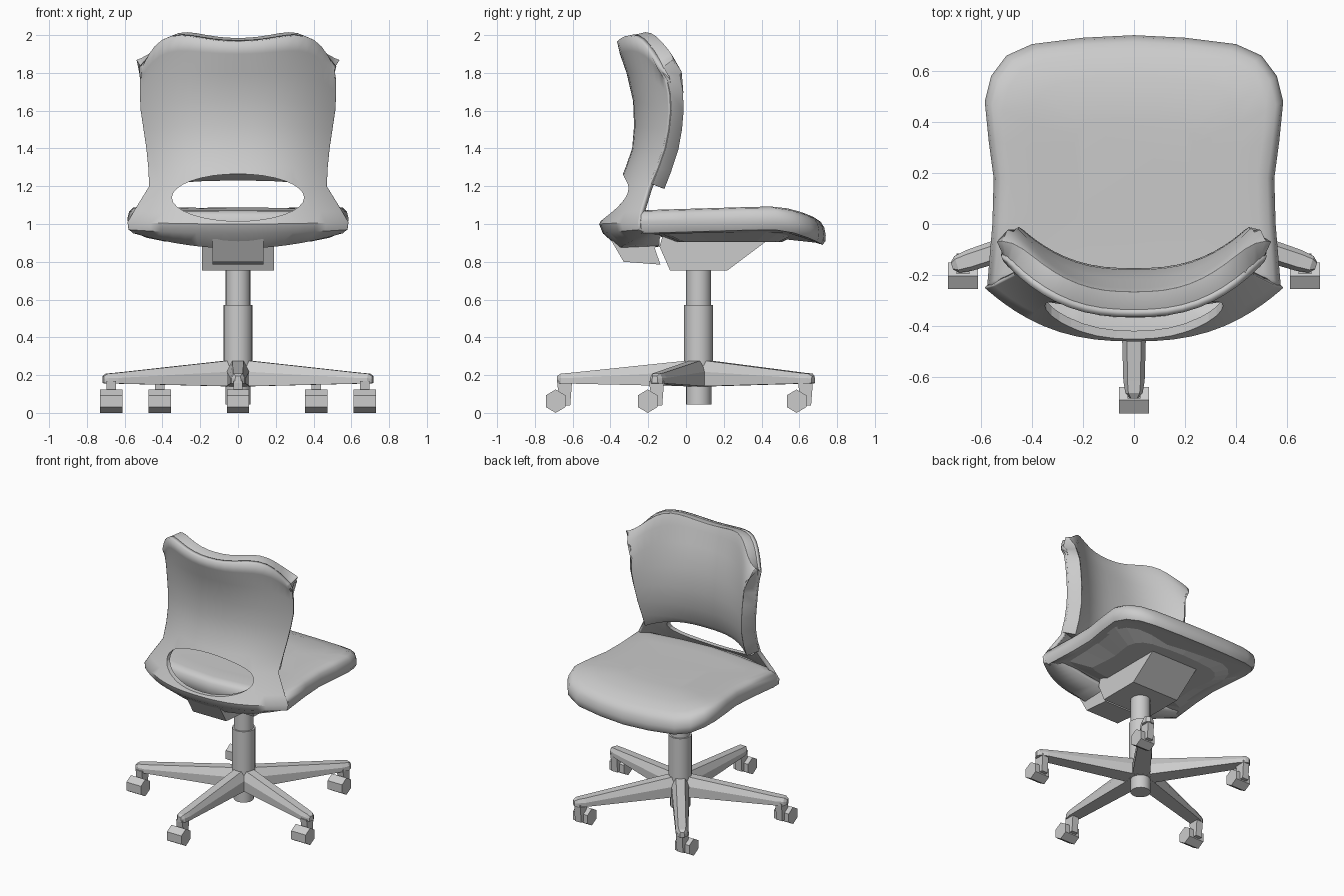
import bpy, bmesh, math
from mathutils import Vector, Matrix

if "Cube" in bpy.data.objects:
    bpy.data.objects.remove(bpy.data.objects["Cube"], do_unlink=True)

grey = bpy.data.materials.new("plain_grey")
grey.use_nodes = True
COLOUR = (0.6, 0.6, 0.6, 1)
grey.diffuse_color = COLOUR
grey.node_tree.nodes["Principled BSDF"].inputs["Base Color"].default_value = COLOUR

HUB = Vector((0, 0.067, 0))


def finish(name, bm, smooth=None, recalc=True):
    if recalc:
        bmesh.ops.recalc_face_normals(bm, faces=bm.faces)
    mesh = bpy.data.meshes.new(name)
    bm.to_mesh(mesh)
    bm.free()
    mesh.materials.append(grey)
    obj = bpy.data.objects.new(name, mesh)
    bpy.context.scene.collection.objects.link(obj)
    if smooth:
        bpy.ops.object.select_all(action='DESELECT')
        obj.select_set(True)
        bpy.context.view_layer.objects.active = obj
        bpy.ops.object.shade_smooth_by_angle(angle=math.radians(smooth))
    return obj


def loft(name, rings, smooth=None):
    """Skin equal-length closed rings and cap both ends."""
    bm = bmesh.new()
    loops = [[bm.verts.new(p) for p in ring] for ring in rings]
    n = len(loops[0])
    for a, b in zip(loops, loops[1:]):
        for i in range(n):
            j = (i + 1) % n
            bm.faces.new((a[i], a[j], b[j], b[i]))
    bm.faces.new(loops[0][::-1])
    bm.faces.new(loops[-1])
    return finish(name, bm, smooth)


def prism(name, profile, half, x=0, half_start=None):
    """Extrude a y-z profile along x."""
    return loft(name, [[(x + s * half, y, z) for y, z in profile] for s in (-1, 1)])


def turned(name, profile, sides=20):
    """Round part around the hub from (radius, height) pairs."""
    ring = [2 * math.pi * k / sides for k in range(sides)]
    return loft(name, [[HUB + Vector((r * math.cos(a), r * math.sin(a), z)) for a in ring]
                       for r, z in profile], 40)


def bake(obj):
    """Apply the modifiers of an object."""
    deps = bpy.context.evaluated_depsgraph_get()
    mesh = bpy.data.meshes.new_from_object(obj.evaluated_get(deps))
    obj.modifiers.clear()
    obj.data = mesh


# Backrest surface rows: centre z, edge z, half width, centre y, edge y, curve power, crest
ROWS = [
    (0.88, 0.95, 0.52, -0.14, -0.14, 2, 0),
    (0.87, 0.95, 0.55, -0.35, -0.20, 2, 0),
    (0.95, 0.97, 0.58, -0.44, -0.25, 2, 0),
    (1.00, 1.01, 0.585, -0.46, -0.25, 2, 0),
    (1.06, 1.07, 0.55, -0.425, -0.24, 2, 0),
    (1.20, 1.20, 0.47, -0.36, -0.20, 2, 0),
    (1.30, 1.30, 0.475, -0.32, -0.155, 2, 0),
    (1.40, 1.40, 0.485, -0.285, -0.12, 2, 0),
    (1.52, 1.50, 0.50, -0.275, -0.10, 3, 0),
    (1.65, 1.60, 0.515, -0.28, -0.09, 4, 0),
    (1.80, 1.69, 0.52, -0.315, -0.095, 5, 0.01),
    (1.90, 1.76, 0.52, -0.35, -0.11, 6, 0.025),
    (1.965, 1.82, 0.51, -0.365, -0.15, 7, 0.04),
]


def curved_sheet(name, rows, thickness, shrink=0.0, forward=0.0):
    bm = bmesh.new()
    steps = 24
    grid = []
    for zc, ze, w, yc, ye, power, crest in rows:
        line = []
        for k in range(steps + 1):
            u = math.sin(math.pi / 2 * (2 * k / steps - 1))
            a = abs(u)
            z = zc + (ze - zc) * a ** power + crest * math.sin(math.pi * a * a)
            line.append(bm.verts.new((u * (w - shrink), yc + (ye - yc) * a ** 2.5 + forward, z)))
        grid.append(line)
    for low, high in zip(grid, grid[1:]):
        for k in range(steps):
            bm.faces.new((low[k], low[k + 1], high[k + 1], high[k]))
    obj = finish(name, bm, 40, recalc=False)
    solid = obj.modifiers.new("thickness", 'SOLIDIFY')
    solid.thickness = thickness
    solid.offset = -1
    return obj


# Back shell with its oval opening
shell = curved_sheet("back_shell", ROWS, 0.03)
oval = [(0.35 * math.cos(t), 1.14 + 0.125 * math.sin(t))
        for t in (2 * math.pi * k / 32 for k in range(32))]
cutter = loft("opening_cutter", [[(x, y, z) for x, z in oval] for y in (-0.7, -0.16)])
cutter.hide_render = True
cut = shell.modifiers.new("opening", 'BOOLEAN')
cut.operation = 'DIFFERENCE'
cut.object = cutter
bake(shell)
bpy.data.objects.remove(cutter, do_unlink=True)

# Back cushion with rounded rim
pad_rows = [(1.275, 1.21, 0.475, -0.335, -0.19, 3, 0)] + ROWS[6:]
pad = curved_sheet("back_cushion", pad_rows, 0.09, 0.004, 0.012)
rim = pad.modifiers.new("round_rim", 'BEVEL')
rim.width = 0.034
rim.segments = 3
rim.limit_method = 'ANGLE'
rim.angle_limit = math.radians(50)
bake(pad)

# Seat cushion: half outline mirrored, then stacked with a front drop
half = [(0, 0.74), (0.2, 0.73), (0.4, 0.705), (0.5, 0.66), (0.56, 0.58), (0.585, 0.48),
        (0.57, 0.33), (0.55, 0.18), (0.555, 0), (0.575, -0.24), (0.5, -0.28), (0.25, -0.32), (0, -0.34)]
outline = half + [(-x, y) for x, y in half[-2:0:-1]]


def seat_ring(scale, z):
    ring = []
    for x, y in outline:
        px, py = x * scale, 0.2 + (y - 0.2) * scale
        drop = 0.1 * (max(0, py - 0.42) / 0.32) ** 2
        ring.append((px, py, z + 0.03 * py - drop))
    return ring


loft("seat_cushion", [seat_ring(s, z) for s, z in (
    (0.9, 0.95), (0.97, 0.958), (0.995, 0.985), (1.0, 1.02), (0.985, 1.055),
    (0.95, 1.074), (0.88, 1.08), (0.7, 1.078), (0.4, 1.074))], 50)

# Seat pan, tilt housing and rear bracket
loft("seat_pan", [[(x * s, 0.25 + (y - 0.25) * s * 0.85, z) for x, y in outline]
                  for s, z in ((0.62, 0.905), (0.9, 0.96))])
prism("tilt_housing", [(-0.12, 0.95), (-0.14, 0.88), (-0.085, 0.755),
                       (0.22, 0.755), (0.42, 0.905), (0.42, 0.95)], 0.19)
prism("rear_bracket", [(-0.4, 0.92), (-0.33, 0.80), (-0.135, 0.785),
                       (-0.165, 0.87), (-0.13, 0.94)], 0.135)

# Gas lift column
turned("column_sleeve", [(0.067, 0.045), (0.067, 0.14), (0.077, 0.14), (0.077, 0.57)])
turned("column_rod", [(0.066, 0.56), (0.066, 0.77)])


# Five-legged base with casters
def leg_ring(r, wide, narrow, low, shoulder, top):
    return [(r, -wide, low), (r, wide, low), (r, wide, shoulder),
            (r, narrow, top), (r, -narrow, top), (r, -wide, shoulder)]


for k in range(5):
    angle = math.radians(-90 + 72 * k)
    turn = Matrix.Translation(HUB) @ Matrix.Rotation(angle, 4, 'Z')
    rings = [leg_ring(0.03, 0.06, 0.03, 0.14, 0.22, 0.28),
             leg_ring(0.68, 0.042, 0.026, 0.155, 0.185, 0.212),
             leg_ring(0.73, 0.034, 0.022, 0.155, 0.185, 0.208),
             leg_ring(0.75, 0.015, 0.012, 0.158, 0.18, 0.195)]
    loft("base_leg_%d" % (k + 1), [[turn @ Vector(p) for p in r] for r in rings])

    pivot = turn @ Vector((0.705, 0, 0))
    prism("caster_fork_%d" % (k + 1),
          [(pivot.y - 0.045, 0.17), (pivot.y + 0.035, 0.17), (pivot.y + 0.025, 0.04), (pivot.y - 0.03, 0.04)],
          0.025, pivot.x)
    wheel = [(pivot.y - 0.052 + 0.06 * math.sin(t), 0.062 + 0.062 * math.cos(t))
             for t in (math.pi / 3 * i for i in range(6))]
    prism("caster_wheel_%d" % (k + 1), wheel, 0.059, pivot.x)
